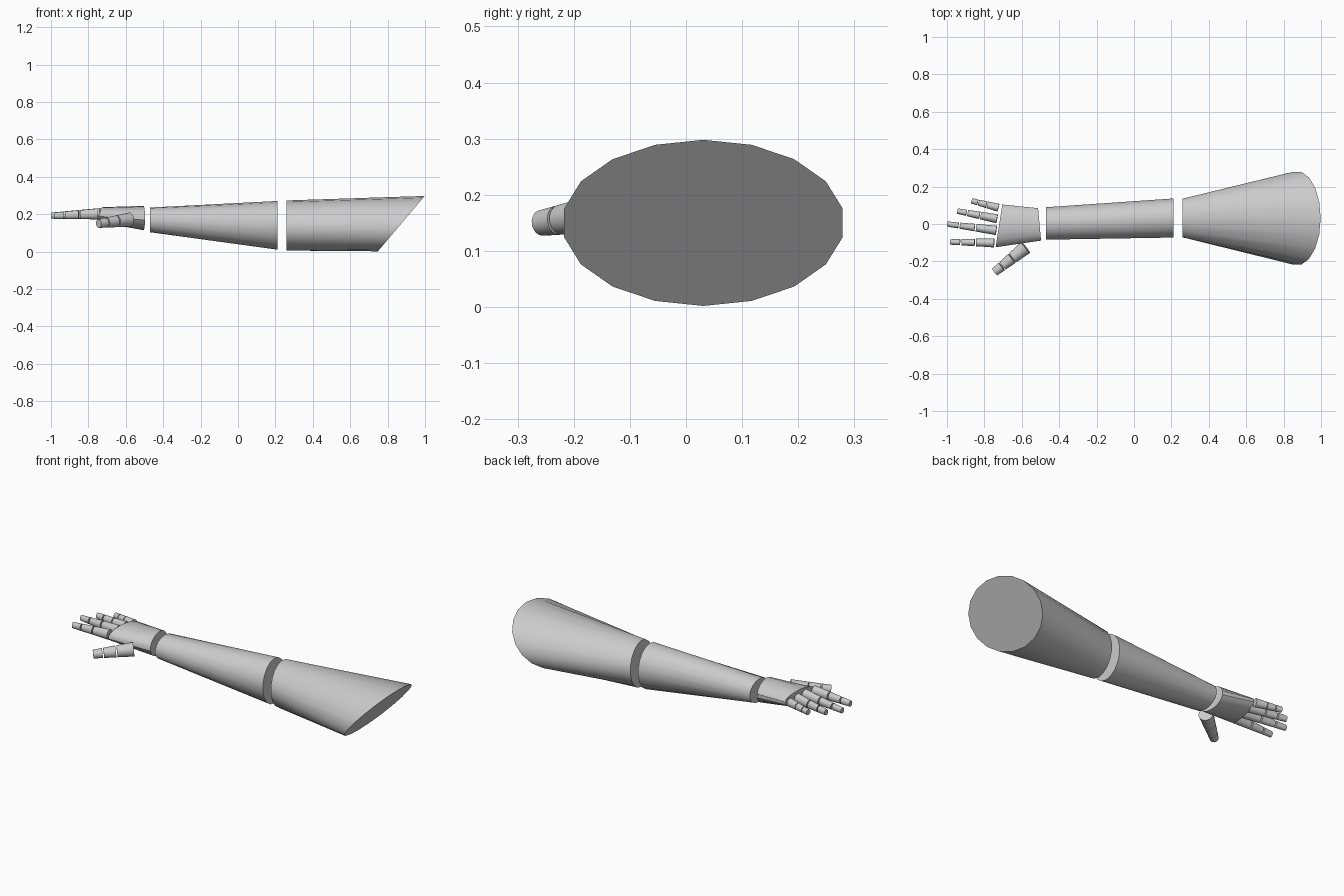
import bpy, bmesh
from math import sin, cos, pi
from mathutils import Vector

if "Cube" in bpy.data.objects:
    bpy.data.objects.remove(bpy.data.objects["Cube"])

SIDES = 18

def ring(bm, c, side, up):
    """Elliptical ring from a centre and two radius vectors."""
    c, side, up = Vector(c), Vector(side), Vector(up)
    return [bm.verts.new(c + side * sin(2 * pi * i / SIDES) + up * cos(2 * pi * i / SIDES))
            for i in range(SIDES)]

def loft(name, a, b):
    """Closed tapered tube between two elliptical rings."""
    bm = bmesh.new()
    ra, rb = ring(bm, *a), ring(bm, *b)
    for i in range(SIDES):
        j = (i + 1) % SIDES
        bm.faces.new((ra[i], ra[j], rb[j], rb[i]))
    bm.faces.new(ra)
    bm.faces.new(rb)
    bmesh.ops.recalc_face_normals(bm, faces=bm.faces)
    mesh = bpy.data.meshes.new(name)
    bm.to_mesh(mesh)
    bm.free()
    ob = bpy.data.objects.new(name, mesh)
    bpy.context.collection.objects.link(ob)
    bpy.context.view_layer.objects.active = ob
    ob.select_set(True)
    bpy.ops.object.shade_smooth_by_angle(angle=0.6)
    ob.select_set(False)

# Arm: slanted shoulder cut on the upper arm, then the forearm
loft("upper_arm",
     ((0.26, 0.032, 0.14), (0, 0.105, 0), (0, 0, 0.134)),
     ((0.873, 0.031, 0.15), (0, 0.252, 0), (0.125, 0, 0.148)))
loft("forearm",
     ((0.21, 0.032, 0.141), (0, 0.106, 0), (0, 0, 0.13)),
     ((-0.47, 0.003, 0.17), (0, 0.088, 0), (0, 0, 0.066)))

# Palm widens and flattens toward the fingers
loft("palm",
     ((-0.505, -0.002, 0.18), (-0.008, 0.088, 0), (0, 0, 0.065)),
     ((-0.722, -0.01, 0.196), (0.018, 0.116, 0), (0, 0, 0.042)))

def digit(name, base, tip, r0, r1, flat=1.0):
    """Three separate tapered segments along a line."""
    base, tip = Vector(base), Vector(tip)
    d = (tip - base).normalized()
    side = d.cross(Vector((0, 0, 1))).normalized()
    up = side.cross(d)
    for k, (s, e) in enumerate(((0, 0.41), (0.44, 0.74), (0.77, 1))):
        ends = []
        for t in (s, e):
            r = r0 + (r1 - r0) * t
            ends.append((base.lerp(tip, t), side * r * flat, up * r))
        loft(f"{name}_segment_{k + 1}", *ends)

# Fingers and thumb
digit("little_finger", (-0.725, 0.087, 0.200), (-0.868, 0.124, 0.195), 0.024, 0.016, 0.9)
digit("ring_finger", (-0.732, 0.028, 0.202), (-0.944, 0.069, 0.194), 0.029, 0.017, 0.85)
digit("middle_finger", (-0.736, -0.034, 0.203), (-0.999, 0.0, 0.193), 0.030, 0.016, 0.85)
digit("index_finger", (-0.748, -0.101, 0.202), (-0.984, -0.096, 0.192), 0.029, 0.017, 0.85)
digit("thumb", (-0.579, -0.125, 0.172), (-0.745, -0.257, 0.150), 0.038, 0.023)
